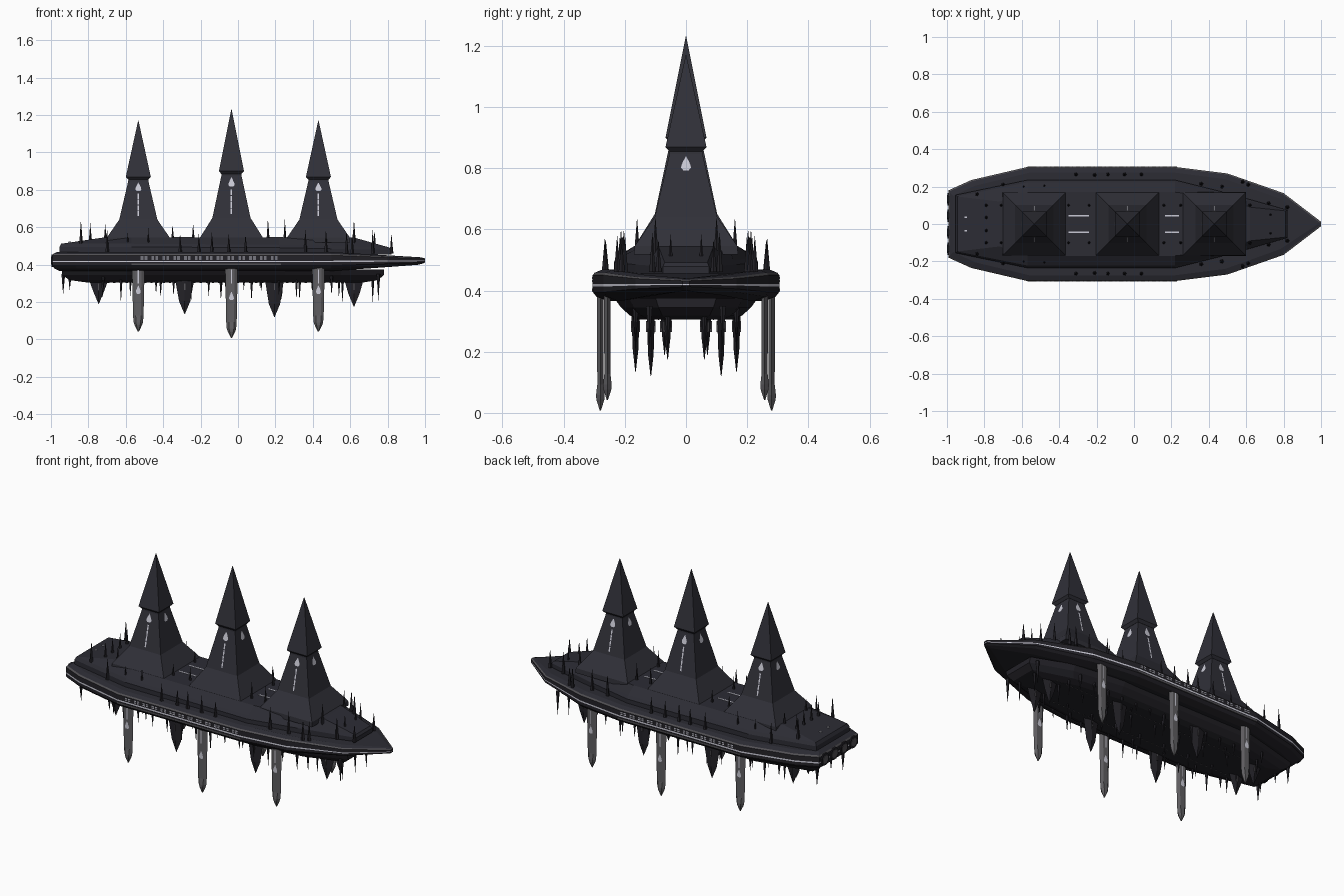
import bpy, bmesh, math, random
from mathutils import Matrix

if "Cube" in bpy.data.objects:
    bpy.data.objects.remove(bpy.data.objects["Cube"])

random.seed(4)


def mat(name, c):
    m = bpy.data.materials.new(name)
    m.diffuse_color = (*c, 1)
    m.use_nodes = True
    m.node_tree.nodes["Principled BSDF"].inputs["Base Color"].default_value = m.diffuse_color
    return m


HULL = mat("hull_black", (0.017, 0.016, 0.021))
DECK = mat("deck_charcoal", (0.025, 0.025, 0.034))
TOWER = mat("tower_slate", (0.030, 0.030, 0.040))
TRIM = mat("trim_grey", (0.085, 0.082, 0.09))
KEEL = mat("keel_grey", (0.115, 0.112, 0.12))
LIGHT = mat("pale_light", (0.6, 0.6, 0.68))


def finish(name, bm, mats, recalc=True):
    if recalc:
        bmesh.ops.recalc_face_normals(bm, faces=bm.faces)
    me = bpy.data.meshes.new(name)
    bm.to_mesh(me)
    bm.free()
    for m in mats:
        me.materials.append(m)
    ob = bpy.data.objects.new(name, me)
    bpy.context.collection.objects.link(ob)
    return ob


def loft(bm, rings, idx=None):
    """Skin a stack of equal-length rings and cap both ends."""
    vs = [[bm.verts.new(p) for p in r] for r in rings]
    n = len(vs[0])
    for k in range(len(vs) - 1):
        for i in range(n):
            j = (i + 1) % n
            f = bm.faces.new((vs[k][i], vs[k][j], vs[k + 1][j], vs[k + 1][i]))
            f.material_index = idx[k] if idx else 0
    bm.faces.new(vs[0][::-1])
    f = bm.faces.new(vs[-1])
    f.material_index = idx[-1] if idx else 0


def mirror_ring(half, zf):
    pts = [(x, -y) for x, y in half] + [(x, y) for x, y in reversed(half)]
    return [(x, y, zf(x)) for x, y in pts]


def spike(bm, x, y, z0, z1, rx, ry, sides=4):
    base = [bm.verts.new((x + rx * math.cos(a), y + ry * math.sin(a), z0))
            for a in (2 * math.pi * i / sides for i in range(sides))]
    tip = bm.verts.new((x, y, z1))
    bm.faces.new(base)
    for i in range(sides):
        bm.faces.new((base[i], base[(i + 1) % sides], tip))


def box(bm, x0, x1, y0, y1, z0, z1):
    loft(bm, [[(x0, y0, z), (x1, y0, z), (x1, y1, z), (x0, y1, z)] for z in (z0, z1)])


# Main hull: boat outline lofted through belt layers, thinning to the bow
OUT = [(-.992, .18), (-.87, .235), (-.57, .305), (.22, .305), (.5, .27), (.8, .165), (1, .012)]


def hull_ring(inset, z):
    def zf(x):
        return .422 + (z - .422) * (1 if x < .5 else 1 - .65 * (x - .5) / .5)
    half = [(x * (1 - inset * .8), max(y - inset, .006)) for x, y in OUT]
    return mirror_ring(half, zf)


bm = bmesh.new()
loft(bm, [hull_ring(i, z) for i, z in
          [(.05, .365), (.012, .38), (0, .395), (0, .413), (0, .421), (0, .45), (.006, .458), (.03, .468)]],
     [0, 0, 0, 2, 0, 1, 3, 3])
finish("hull", bm, [HULL, TRIM, LIGHT, DECK])

# Stepped upper deck
D0 = [(-.955, .155), (-.57, .235), (.22, .235), (.5, .165), (.82, .075)]
D1 = [(-.945, .147), (-.57, .222), (.22, .222), (.5, .155), (.81, .07)]
D2 = [(-.72, .12), (-.57, .17), (.22, .17), (.5, .14), (.62, .09)]
bm = bmesh.new()
loft(bm, [mirror_ring(D0, lambda x: .455), mirror_ring(D0, lambda x: .495 - .02 * max(x, 0)),
          mirror_ring(D1, lambda x: .512 - .025 * max(x, 0)), mirror_ring(D2, lambda x: .545)])
finish("upper_deck", bm, [DECK])

# Belly under the belt
B = [(-.94, .13), (-.6, .213), (.25, .213), (.55, .17), (.78, .09)]
bm = bmesh.new()
loft(bm, [mirror_ring([(x * s, y * t) for x, y in B], lambda x, z=z: z)
          for s, t, z in [(1, 1.1, .375), (1, 1, .345), (.96, .86, .318), (.86, .72, .305)]])
finish("belly", bm, [HULL])

# Windows and lower side panels along the belt
bm, bp = bmesh.new(), bmesh.new()
for s in (-1, 1):
    ys = sorted((s * .303, s * .3075))
    for i in range(13):
        x = -.52 + i * .058
        for dx in (0, .021):
            for z in (.428, .438):
                box(bm, x + dx, x + dx + .014, *ys, z, z + .006)
    box(bp, -.57, .23, *ys, .397, .407)
finish("belt_windows", bm, [LIGHT])
finish("belt_panels", bp, [TRIM])

# Three square towers with overhanging pyramid roofs
DROP = [(0, .026), (.007, .012), (.015, -.006), (.016, -.016), (.009, -.025)]
DROP = DROP + [(-u, v) for u, v in reversed(DROP[1:])]
for name, cx, f in (("rear", -.533, .912), ("middle", -.035, 1), ("front", .43, .912)):
    def zz(z):
        return .545 + (z - .545) * f

    def sq(h, z):
        return [(cx - h, -h, zz(z)), (cx + h, -h, zz(z)), (cx + h, h, zz(z)), (cx - h, h, zz(z))]
    bm = bmesh.new()
    loft(bm, [sq(.17, .515), sq(.168, .545), sq(.102, .65), sq(.054, .875), sq(.052, .905)])
    finish(name + "_tower", bm, [TOWER])
    bm = bmesh.new()
    loft(bm, [sq(.054, .885), sq(.067, .9), sq(.001, 1.23)])
    finish(name + "_tower_roof", bm, [TOWER])
    # Slit lights and drop emblems lying on the sloped faces
    bm = bmesh.new()
    for k in range(4):
        rot = Matrix.Rotation(k * math.pi / 2, 3, 'Z')

        def plate(pts):
            vs = []
            for u, z in pts:
                d = .102 + (.054 - .102) * (z - .65) / .225 + .002
                v = rot @ Matrix.Translation((u, -d, 0)).translation
                vs.append(bm.verts.new((v.x + cx, v.y, zz(z))))
            bm.faces.new(vs)
        plate([(u, .842 + v) for u, v in DROP])
        if k % 2 == 0:
            for i in range(4):
                z = .67 + i * .034
                plate([(-.004, z), (.004, z), (.004, z + .03), (-.004, z + .03)])
    finish(name + "_tower_lights", bm, [LIGHT], False)

# Deck light bars between towers
bm = bmesh.new()
for s in (-1, 1):
    for x0, x1, y, z in ((-.35, -.24, .045, .547), (.165, .24, .045, .547), (-.905, -.893, .035, .524)):
        box(bm, x0, x1, s * y - .004, s * y + .004, z - .006, z)
finish("deck_lights", bm, [LIGHT])

# Upright deck spikes
UP = [(-.31, .265), (-.21, .262), (-.14, .265), (-.05, .265), (.04, .265), (-.59, .2), (-.48, .205),
      (.36, .215), (.47, .2), (.61, .21), (.58, .225), (-.79, .1), (-.71, .1), (-.35, .1), (-.24, .1),
      (.16, .1), (.25, .1), (.62, .1), (.72, .11), (.82, .09), (-.79, .035), (.73, .05), (-.84, .16), (-.7, .21)]
bm = bmesh.new()
for x, y in UP:
    z0 = .46 if y > .19 or x > .7 else .51
    h = random.uniform(.1, .14)
    for s in (-1, 1):
        spike(bm, x, s * y, z0, z0 + h, .011, .011, 5)
finish("deck_spikes", bm, [HULL])

# Hanging belly spikes
bm = bmesh.new()
for y, x0, x1, n in ((.165, -.72, .5, 14), (.06, -.9, .72, 11), (.12, -.935, .75, 9)):
    for i in range(n):
        x = x0 + (x1 - x0) * i / (n - 1)
        tip = random.uniform(.19, .27)
        for s in (-1, 1):
            spike(bm, x, s * y, .35, tip, .011, .011, 5)
finish("belly_spikes", bm, [HULL])

# Broad hanging blades with pale centre slits
bm, bl = bmesh.new(), bmesh.new()
for x, y, tip in ((-.745, .07, .19), (-.285, .165, .135), (.195, .115, .12), (.62, .06, .175)):
    for s in (-1, 1):
        c = s * y
        loft(bm, [[(x - w, c, z), (x, c - t, z), (x + w, c, z), (x, c + t, z)]
                  for w, t, z in ((.04, .012, .35), (.05, .013, .315), (.03, .009, tip + .07), (.001, .001, tip))])
        box(bl, x - .003, x + .003, c - .015, c + .015, .265, .3)
finish("belly_blades", bm, [HULL])
finish("blade_slits", bl, [TRIM])

# Dotted light rows on the belly
bm = bmesh.new()
for s in (-1, 1):
    for i in range(40):
        x = -.7 + i * .033
        box(bm, x, x + .012, s * .09 - .002, s * .09 + .002, .303, .306)
finish("belly_lights", bm, [TRIM])

# Long side keels under each tower, with emblems
bm, bl = bmesh.new(), bmesh.new()
for x, y, tip in ((-.533, .257, .042), (-.035, .28, .008), (.43, .257, .042)):
    for s in (-1, 1):
        c = s * y
        loft(bm, [[(x - w, c, z), (x - w * .5, c - t, z), (x + w * .5, c - t, z),
                   (x + w, c, z), (x + w * .5, c + t, z), (x - w * .5, c + t, z)]
                  for w, t, z in ((.034, .011, .395), (.028, .010, tip + .085), (.025, .014, tip + .05),
                                  (.02, .013, tip + .035), (.003, .002, tip))])
        for q in (-1, 1):
            bl.faces.new([bl.verts.new((x + u * .8, c + q * .0125, tip + .225 + v * .9)) for u, v in DROP])
            bl.faces.new([bl.verts.new((x + u, c + q * .0125, z)) for u, z in
                          ((-.003, .3), (.003, .3), (.003, .375), (-.003, .375))])
finish("side_keels", bm, [KEEL])
finish("keel_emblems", bl, [LIGHT], False)

# Stern engine nozzles
bm, bl = bmesh.new(), bmesh.new()
for y in (-.132, -.045, .045, .132):
    for b, r, x0, x1 in ((bm, .036, -.998, -.97), (bl, .024, -1, -.99)):
        loft(b, [[(x, y + r * math.cos(a), .422 + r * math.sin(a))
                  for a in (math.pi / 8 + i * math.pi / 4 for i in range(8))] for x in (x0, x1)])
finish("engine_nozzles", bm, [HULL])
finish("engine_glow", bl, [TRIM])
